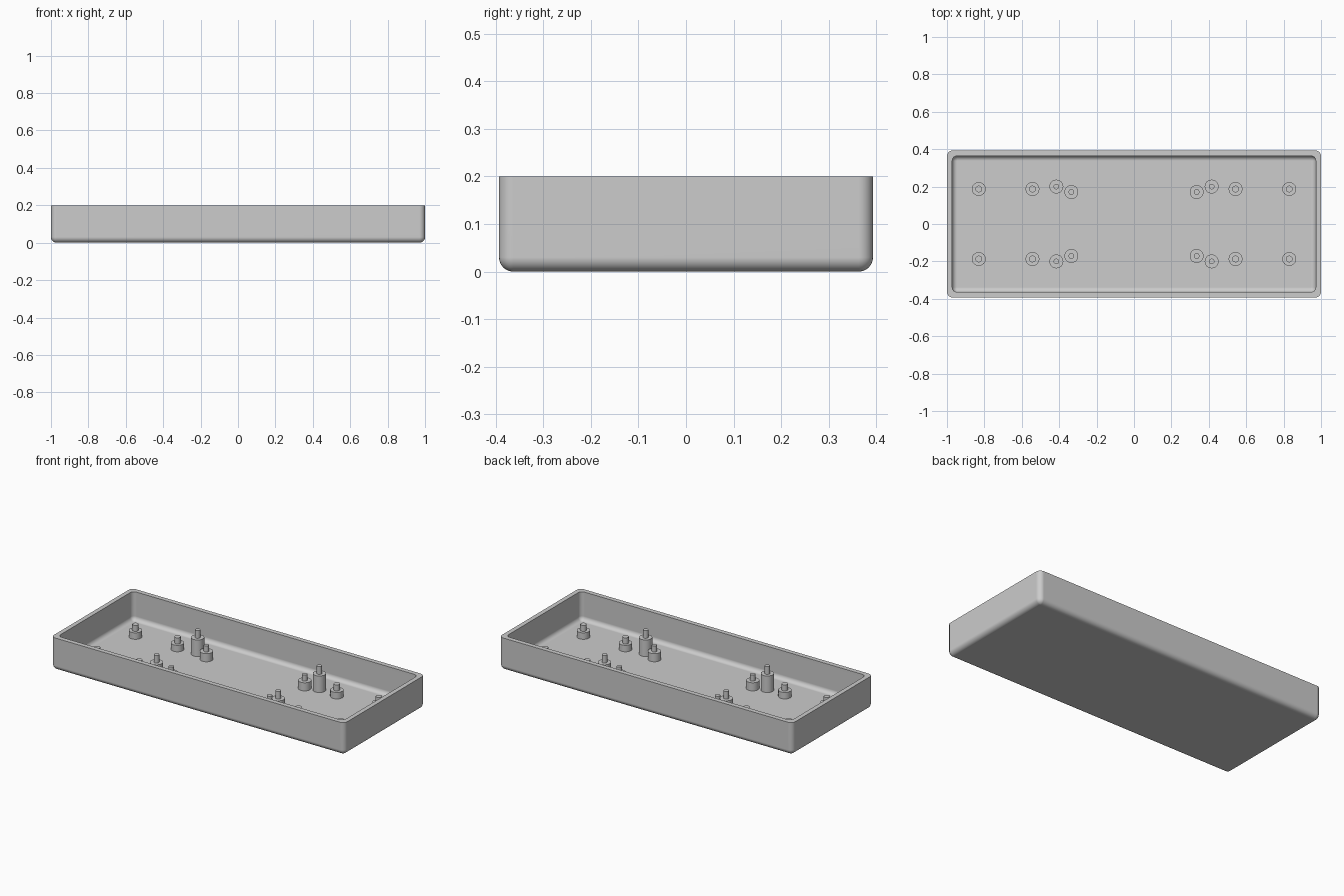
import bpy
import bmesh
from math import cos, sin, pi
from mathutils import Matrix

default = bpy.data.objects.get("Cube")
if default:
    bpy.data.objects.remove(default, do_unlink=True)

TOP = 0.2
FLOOR = 0.025
STEPS = 6

grey = bpy.data.materials.new("light grey")
grey.use_nodes = True
grey.diffuse_color = (0.604, 0.604, 0.604, 1)
grey.node_tree.nodes["Principled BSDF"].inputs["Base Color"].default_value = grey.diffuse_color


def finish(bm, name):
    """Turn a bmesh into a smooth object with crisp edges."""
    mesh = bpy.data.meshes.new(name)
    bm.to_mesh(mesh)
    bm.free()
    mesh.materials.append(grey)
    obj = bpy.data.objects.new(name, mesh)
    bpy.context.collection.objects.link(obj)
    bpy.ops.object.select_all(action="DESELECT")
    obj.select_set(True)
    bpy.context.view_layer.objects.active = obj
    bpy.ops.object.shade_smooth_by_angle(angle=0.6)
    weighted = obj.modifiers.new("flat panels", "WEIGHTED_NORMAL")
    weighted.keep_sharp = True


def ring(bm, half_x, half_y, radius, z):
    """Add the vertices of a rounded rectangle, anticlockwise."""
    verts = []
    for quarter, (sx, sy) in enumerate(((1, 1), (-1, 1), (-1, -1), (1, -1))):
        for step in range(STEPS + 1):
            angle = (quarter + step / STEPS) * pi / 2
            verts.append(bm.verts.new((sx * (half_x - radius) + radius * cos(angle),
                                       sy * (half_y - radius) + radius * sin(angle), z)))
    return verts


def shell(bm, half_x, half_y, radius, bottom):
    """Rings of a filleted pan, from its flat base up to the rim."""
    rings = []
    for step in range(STEPS + 1):
        angle = step / STEPS * pi / 2
        inset = radius * (1 - sin(angle))
        rings.append(ring(bm, half_x - inset, half_y - inset, radius - inset,
                          bottom + radius * (1 - cos(angle))))
    rings.append(ring(bm, half_x, half_y, radius, TOP))
    return rings


# Tray: outer shell up, across the rim, then down the inner shell
bm = bmesh.new()
rings = shell(bm, 1.0, 0.393, 0.03, 0) + shell(bm, 0.972, 0.364, 0.026, FLOOR)[::-1]
for low, high in zip(rings, rings[1:]):
    for i in range(len(low)):
        bm.faces.new((low[i - 1], low[i], high[i], high[i - 1]))
bm.faces.new(rings[0][::-1])
bm.faces.new(rings[-1])
bmesh.ops.remove_doubles(bm, verts=bm.verts, dist=0.0001)
bmesh.ops.recalc_face_normals(bm, faces=bm.faces)
finish(bm, "tray")


def standoff(name, x, y, shoulder, tip, pin_radius):
    """A thick post with a thin locating pin on top."""
    bm = bmesh.new()
    for radius, low, high in ((0.037, FLOOR - 0.005, shoulder),
                              (pin_radius, shoulder - 0.005, tip)):
        bmesh.ops.create_cone(bm, cap_ends=True, segments=32,
                              radius1=radius, radius2=radius, depth=high - low,
                              matrix=Matrix.Translation((x, y, (low + high) / 2)))
    finish(bm, name)


# Standoffs, repeated in all four quarters
kinds = (("outer_standoff", 0.83, 0.187, 0.065, 0.102, 0.018),
         ("middle_standoff", 0.543, 0.187, 0.065, 0.102, 0.018),
         ("tall_standoff", 0.415, 0.2, 0.127, 0.174, 0.015),
         ("inner_standoff", 0.335, 0.171, 0.075, 0.112, 0.015))
for name, x, y, shoulder, tip, pin in kinds:
    for side, sx in (("left", 1), ("right", -1)):
        for end, sy in (("front", -1), ("back", 1)):
            standoff(f"{name}_{end}_{side}", sx * x, sy * y, shoulder, tip, pin)
